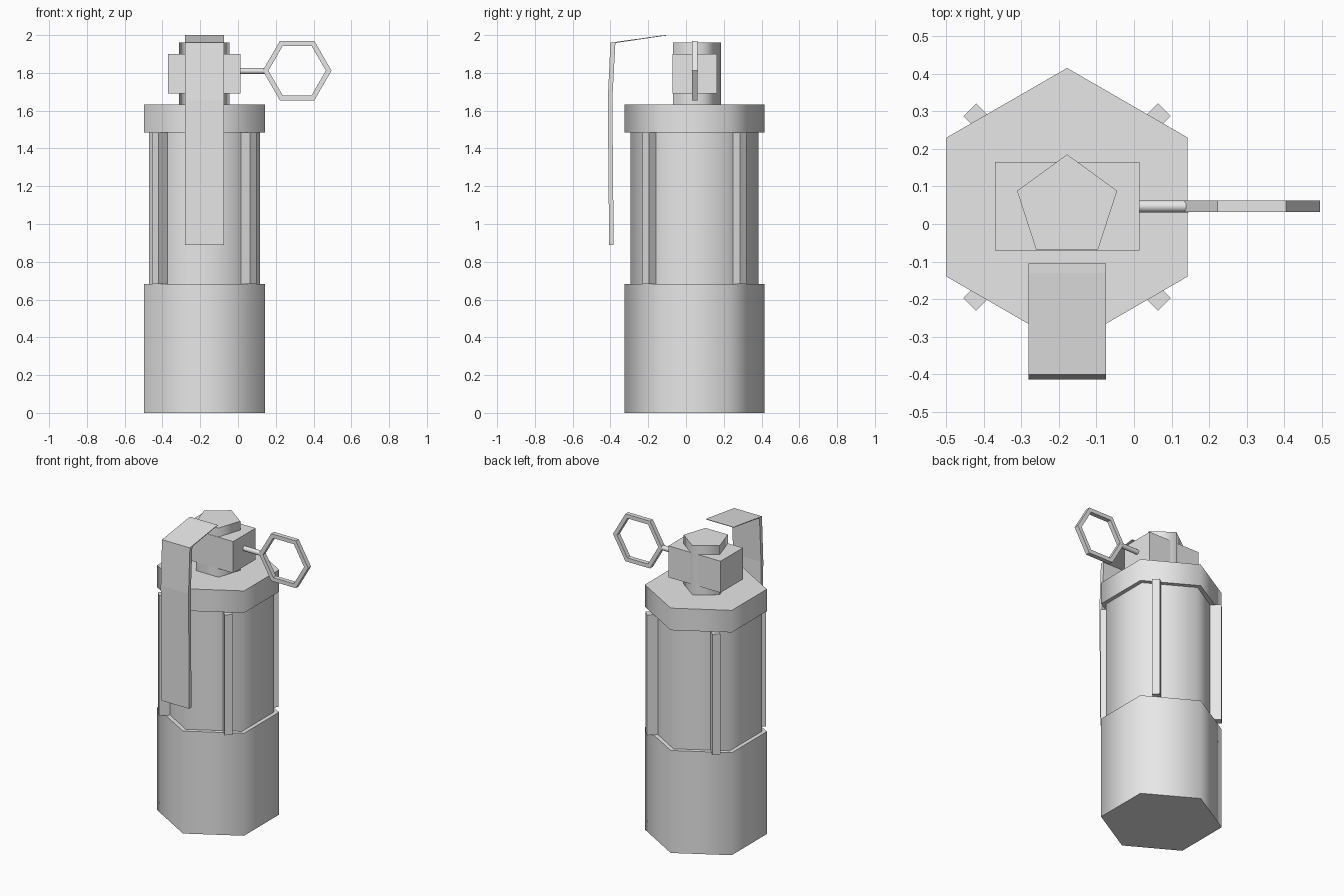
import bpy, bmesh, math
from mathutils import Matrix, Vector

if "Cube" in bpy.data.objects:
    bpy.data.objects.remove(bpy.data.objects["Cube"])

# Single grey finish
GREY = (0.8, 0.8, 0.8, 1.0)
metal = bpy.data.materials.new("plain_grey")
metal.use_nodes = True
metal.diffuse_color = GREY
metal.node_tree.nodes["Principled BSDF"].inputs["Base Color"].default_value = GREY

CX, CY = -0.178, 0.045  # axis of the canister


def finish(bm, name, smooth=False):
    bmesh.ops.recalc_face_normals(bm, faces=bm.faces)
    mesh = bpy.data.meshes.new(name)
    bm.to_mesh(mesh)
    bm.free()
    mesh.materials.append(metal)
    obj = bpy.data.objects.new(name, mesh)
    bpy.context.collection.objects.link(obj)
    if smooth:
        bpy.ops.object.select_all(action="DESELECT")
        obj.select_set(True)
        bpy.context.view_layer.objects.active = obj
        bpy.ops.object.shade_smooth_by_angle(angle=math.radians(75))
    return obj


def extrude(points, offset, name, smooth=False):
    """Closed outline pushed along an offset vector."""
    bm = bmesh.new()
    face = bm.faces.new([bm.verts.new(p) for p in points])
    new = bmesh.ops.extrude_face_region(bm, geom=[face])["geom"]
    verts = [g for g in new if isinstance(g, bmesh.types.BMVert)]
    bmesh.ops.translate(bm, verts=verts, vec=offset)
    return finish(bm, name, smooth)


def prism(name, sides, radius, z0, z1):
    """Upright prism on the canister axis with one corner to the back."""
    angles = [math.pi / 2 + math.tau * i / sides for i in range(sides)]
    ring = [(CX + radius * math.cos(a), CY + radius * math.sin(a), z0) for a in angles]
    return extrude(ring, (0, 0, z1 - z0), name, True)


def box(name, center, size, turn=0.0):
    bm = bmesh.new()
    m = Matrix.Translation(center) @ Matrix.Rotation(turn, 4, "Z") @ Matrix.Diagonal((*size, 1))
    bmesh.ops.create_cube(bm, size=1, matrix=m)
    return finish(bm, name)


# Canister
prism("base_shell", 6, 0.37, 0, 0.683)
prism("middle_body", 6, 0.34, 0.683, 1.485)
prism("top_collar", 6, 0.37, 1.485, 1.632)
prism("fuse_neck", 5, 0.14, 1.632, 1.96)
box("fuse_block", (CX, 0.047, 1.795), (0.384, 0.235, 0.21))

# Four corner ribs
for i in range(4):
    a = math.pi / 4 + i * math.pi / 2
    pos = (CX + 0.33 * math.cos(a), CY + 0.33 * math.sin(a), 1.084)
    box(f"side_rib_{i + 1}", pos, (0.072, 0.048, 0.802), a)

# Safety lever: thin sloping top and a bent hanging strip
lever = [(-0.105, 2.0), (-0.13, 1.998), (-0.40, 1.96), (-0.414, 1.66), (-0.407, 0.89),
         (-0.383, 0.89), (-0.39, 1.66), (-0.374, 1.958), (-0.13, 1.994), (-0.105, 1.996)]
extrude([(-0.28, y, z) for y, z in lever], (0.205, 0, 0), "safety_lever")

# Pin shaft
bm = bmesh.new()
bmesh.ops.create_cone(bm, cap_ends=True, segments=12, radius1=0.016, radius2=0.016, depth=0.16,
                      matrix=Matrix.Translation((0.065, 0.047, 1.81)) @ Matrix.Rotation(math.pi / 2, 4, "Y"))
finish(bm, "pin_shaft", True)

# Six-sided pull ring
bm = bmesh.new()
loops = []
for radius, y in ((0.182, 0.032), (0.182, 0.062), (0.152, 0.062), (0.152, 0.032)):
    loops.append([bm.verts.new(Vector((0.313 + radius * math.cos(i * math.pi / 3), y,
                                       1.812 + radius * math.sin(i * math.pi / 3)))) for i in range(6)])
for k in range(4):
    a, b = loops[k], loops[(k + 1) % 4]
    for i in range(6):
        j = (i + 1) % 6
        bm.faces.new((a[i], a[j], b[j], b[i]))
finish(bm, "pull_ring")
